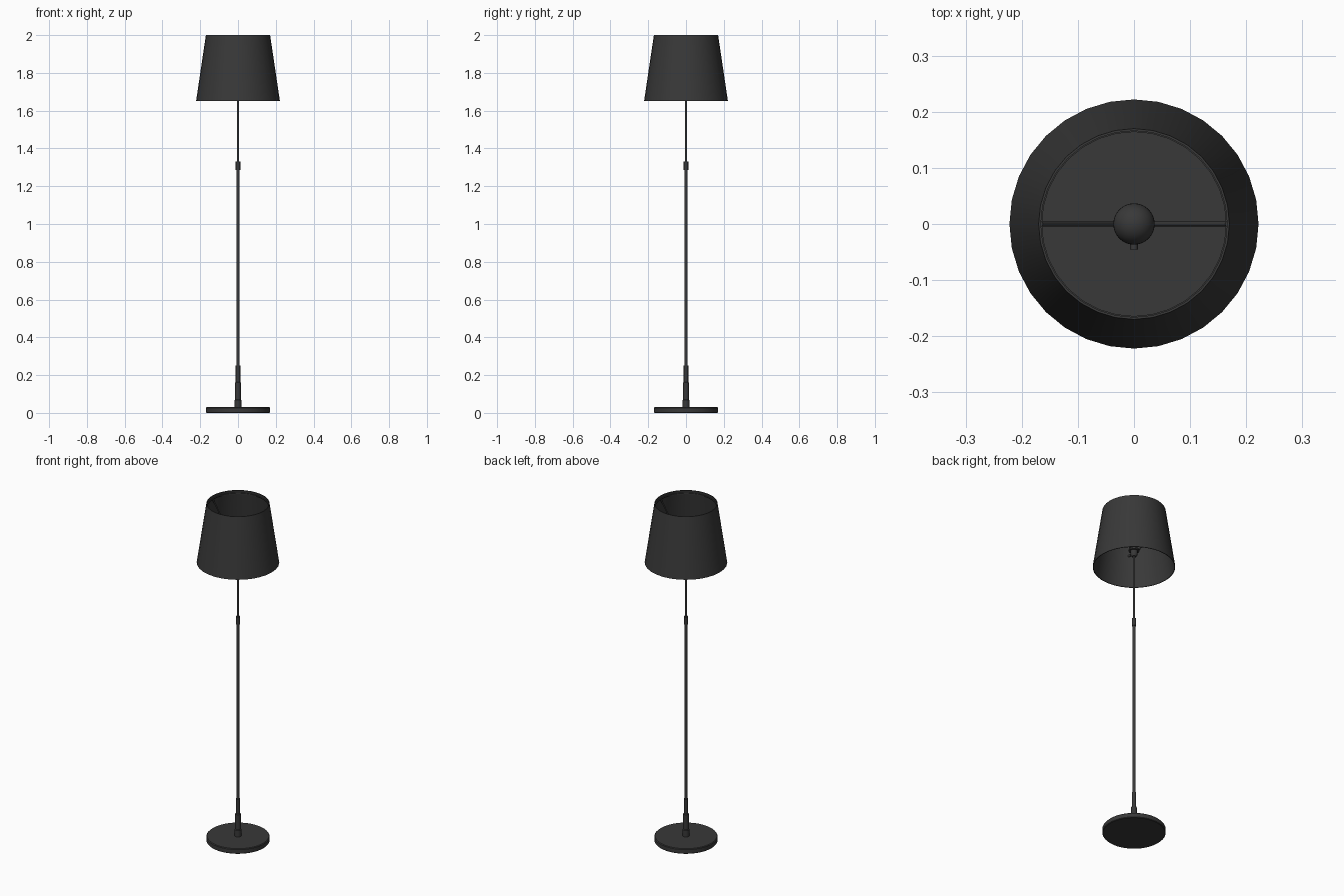
import bpy, bmesh, math
from mathutils import Vector

if "Cube" in bpy.data.objects:
    bpy.data.objects.remove(bpy.data.objects["Cube"])

dark = bpy.data.materials.new("dark_grey")
dark.diffuse_color = (0.04, 0.04, 0.04, 1)
dark.use_nodes = True
dark.node_tree.nodes["Principled BSDF"].inputs["Base Color"].default_value = dark.diffuse_color


def finish(name, bm):
    bmesh.ops.recalc_face_normals(bm, faces=bm.faces)
    mesh = bpy.data.meshes.new(name)
    bm.to_mesh(mesh)
    bm.free()
    ob = bpy.data.objects.new(name, mesh)
    bpy.context.collection.objects.link(ob)
    mesh.materials.append(dark)
    bpy.ops.object.select_all(action='DESELECT')
    ob.select_set(True)
    bpy.context.view_layer.objects.active = ob
    bpy.ops.object.shade_smooth_by_angle(angle=math.radians(35))
    return ob


def lathe(name, profile, sides=32, closed=False):
    """Spin (radius, z) points around the z axis."""
    bm = bmesh.new()
    vs = [bm.verts.new((r, 0, z)) for r, z in profile]
    pairs = list(zip(vs, vs[1:])) + ([(vs[-1], vs[0])] if closed else [])
    edges = [bm.edges.new(p) for p in pairs]
    bmesh.ops.spin(bm, geom=vs + edges, cent=(0, 0, 0), axis=(0, 0, 1),
                   angle=2 * math.pi, steps=sides, use_duplicate=False)
    bmesh.ops.remove_doubles(bm, verts=bm.verts, dist=0.00005)
    return finish(name, bm)


def rod(name, a, b, radius, sides=12):
    """Capped cylinder between two points."""
    a, b = Vector(a), Vector(b)
    bm = bmesh.new()
    bmesh.ops.create_cone(bm, cap_ends=True, segments=sides, radius1=radius,
                          radius2=radius, depth=(b - a).length)
    rot = (b - a).to_track_quat('Z', 'Y')
    for v in bm.verts:
        v.co = rot @ v.co + (a + b) / 2
    return finish(name, bm)


# Round weighted foot with softened rims
lathe("base", [(0, 0), (0.167, 0), (0.17, 0.003), (0.17, 0.026),
               (0.166, 0.03), (0, 0.03)], 48)

# Stepped collar, lower pole, joint sleeve and thin upper pole
lathe("base_collar", [(0, 0.029), (0.018, 0.029), (0.018, 0.068), (0.015, 0.072),
                      (0.015, 0.16), (0.012, 0.163), (0.012, 0.25), (0, 0.25)], 20)
rod("lower_pole", (0, 0, 0.2), (0, 0, 1.3), 0.009, 16)
lathe("joint_sleeve", [(0, 1.285), (0.012, 1.285), (0.012, 1.33), (0, 1.33)], 16)
rod("upper_pole", (0, 0, 1.3), (0, 0, 1.73), 0.0065, 16)

# Bulb holder with a flange, and its side switch
lathe("socket", [(0, 1.715), (0.012, 1.715), (0.02, 1.73), (0.02, 1.75),
                 (0.029, 1.75), (0.029, 1.758), (0.02, 1.758),
                 (0.018, 1.8), (0, 1.8)], 24)
rod("switch", (0, -0.01, 1.738), (0, -0.045, 1.738), 0.007)

# Round bulb tapering into the holder
ball = [(0.037 * math.sin(t), 1.85 + 0.037 * math.cos(t))
        for t in (math.pi * i / 16 for i in range(13))]
lathe("bulb", ball + [(0.015, 1.80), (0.014, 1.79), (0, 1.79)], 24)

# Tapered open shade with wall thickness
lathe("shade", [(0.222, 1.65), (0.17, 2.0), (0.166, 2.0), (0.218, 1.65)],
      32, closed=True)
# Wire ring inside the top rim
lathe("shade_ring", [(0.168, 1.978), (0.168, 1.984), (0.164, 1.984), (0.164, 1.978)],
      32, closed=True)

# Sloping arms holding the shade
for side, label in ((-1, "left"), (1, "right")):
    rod("shade_arm_" + label, (side * 0.024, 0, 1.754), (side * 0.166, 0, 1.981), 0.0042)
